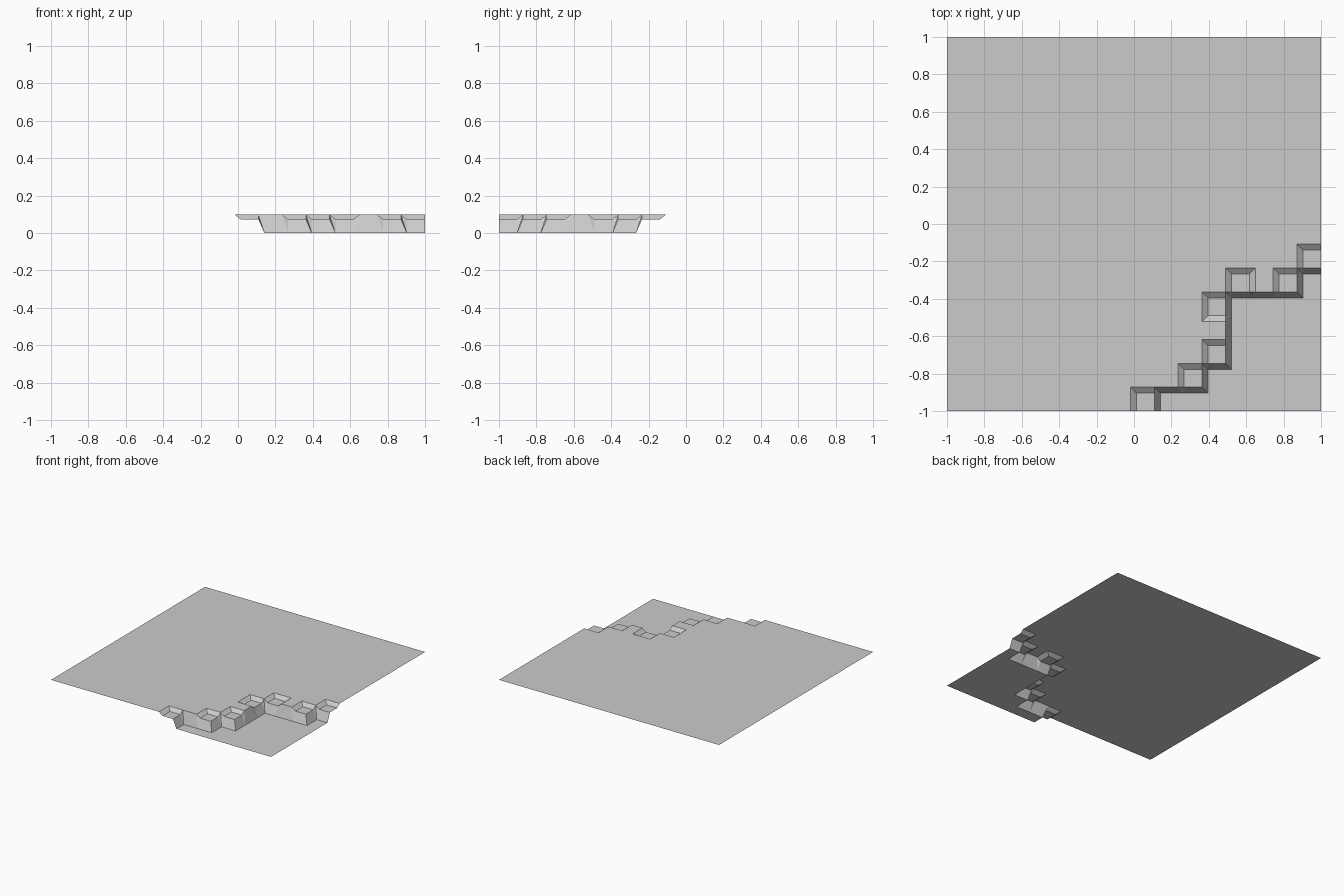
import bpy, bmesh, math

if "Cube" in bpy.data.objects:
    bpy.data.objects.remove(bpy.data.objects["Cube"])

TOP, LEDGE, GROUND = 0.098, 0.073, 0.0
LEVEL = {"H": TOP, "L": LEDGE, "o": GROUND}
HALF = 0.016   # half the plan width of every sloping wall

# Plan of the terrain, front row first: high plateau, ledges, low ground
PLAN = [
    "HLooooooo",
    "HHHLooooo",
    "HHHHLoooo",
    "HHHHHoooo",
    "HHHHLoooo",
    "HHHHHLHLo",
    "HHHHHHHHL",
    "HHHHHHHHH",
]


def stations(lines):
    """Each cell keeps a flat middle; the slopes straddle the grid lines."""
    out = [-1.0]
    for c in lines:
        out += [c - HALF, c + HALF]
    return out + [1.0]


xs = stations([-0.002 + 0.127 * i for i in range(8)])
ys = stations([-0.8885 + 0.1275 * j for j in range(7)])

# Terrain surface
bm = bmesh.new()
grid = [[bm.verts.new((x, y, LEVEL[PLAN[j // 2][i // 2]]))
         for i, x in enumerate(xs)] for j, y in enumerate(ys)]
for j in range(len(ys) - 1):
    for i in range(len(xs) - 1):
        a, b = grid[j][i], grid[j][i + 1]
        c, d = grid[j + 1][i + 1], grid[j + 1][i]
        ac, bd = abs(a.co.z - c.co.z), abs(b.co.z - d.co.z)
        if i % 2 and j % 2 and max(ac, bd) > 0:
            # mitred corner: crease runs along the steeper diagonal
            tris = [(a, b, c), (a, c, d)] if ac >= bd else [(a, b, d), (b, c, d)]
            for t in tris:
                bm.faces.new(t)
        elif abs((a.co.z + c.co.z) - (b.co.z + d.co.z)) > 1e-5:
            bm.faces.new((a, b, c))
            bm.faces.new((a, c, d))
        else:
            bm.faces.new((a, b, c, d))

# Merge the flat areas so only real creases remain
bmesh.ops.dissolve_limit(bm, angle_limit=math.radians(0.5),
                         verts=bm.verts[:], edges=bm.edges[:])
bmesh.ops.triangulate(bm, faces=[f for f in bm.faces if len(f.verts) > 4])

mesh = bpy.data.meshes.new("cliff_terrain")
bm.to_mesh(mesh)
bm.free()

# Plain stone colour
stone = bpy.data.materials.new("stone grey")
stone.diffuse_color = (0.6, 0.6, 0.6, 1)
stone.use_nodes = True
stone.node_tree.nodes["Principled BSDF"].inputs["Base Color"].default_value = stone.diffuse_color
mesh.materials.append(stone)
bpy.context.collection.objects.link(bpy.data.objects.new("cliff_terrain", mesh))
